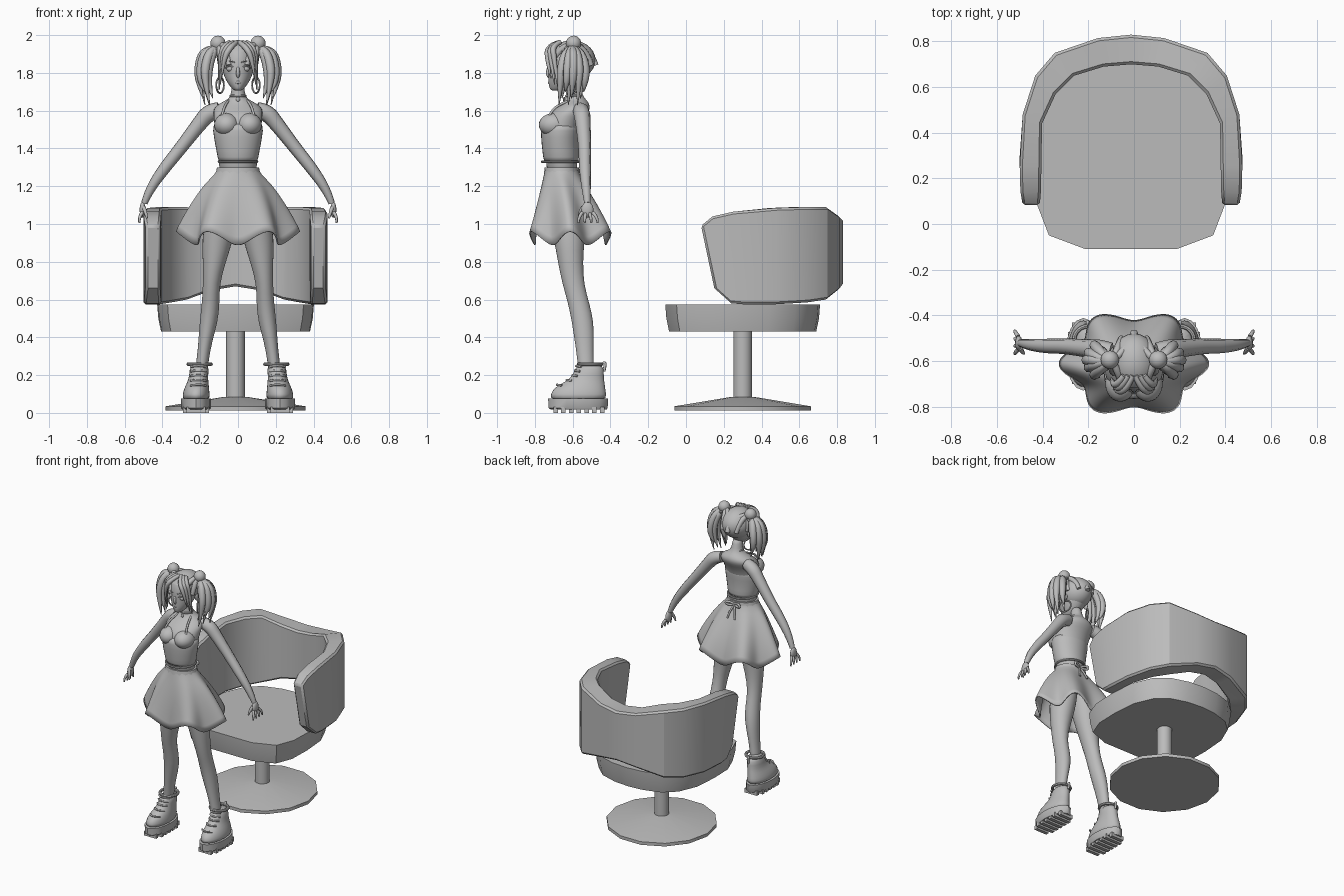
import bpy, bmesh, math
from mathutils import Vector

if "Cube" in bpy.data.objects:
    bpy.data.objects.remove(bpy.data.objects["Cube"], do_unlink=True)

grey = bpy.data.materials.new("plain grey")
grey.use_nodes = True
grey.diffuse_color = (.5, .5, .5, 1)
grey.node_tree.nodes["Principled BSDF"].inputs["Base Color"].default_value = grey.diffuse_color


def finish(obj, name, mirror=False, subsurf=0, angle=40):
    """Name, colour, smooth and optionally mirror a part."""
    obj.name = name
    obj.data.materials.clear()
    obj.data.materials.append(grey)
    bpy.ops.object.select_all(action='DESELECT')
    obj.select_set(True)
    bpy.context.view_layer.objects.active = obj
    if subsurf:
        bpy.ops.object.shade_smooth()
        mod = obj.modifiers.new("soft", 'SUBSURF')
        mod.levels = mod.render_levels = subsurf
    else:
        bpy.ops.object.shade_smooth_by_angle(angle=math.radians(angle))
    if mirror:
        obj.modifiers.new("both_sides", 'MIRROR').use_mirror_merge = False
    return obj


def bridge(name, rings, caps=True, **options):
    """Skin a row of equal point loops."""
    bm = bmesh.new()
    loops = [[bm.verts.new(p) for p in ring] for ring in rings]
    count = len(loops[0])
    for low, high in zip(loops, loops[1:]):
        for i in range(count):
            j = (i + 1) % count
            bm.faces.new((low[i], low[j], high[j], high[i]))
    if caps:
        bm.faces.new(loops[0][::-1])
        bm.faces.new(loops[-1])
    bmesh.ops.recalc_face_normals(bm, faces=bm.faces)
    mesh = bpy.data.meshes.new(name)
    bm.to_mesh(mesh)
    bm.free()
    obj = bpy.data.objects.new(name, mesh)
    bpy.context.collection.objects.link(obj)
    return finish(obj, name, **options)


def oval(z, cx, rx, front, back, wave=0, count=16):
    """Level oval from its half width, front and back; wave adds six folds."""
    cy, ry = (front + back) / 2, (back - front) / 2
    ring = []
    for i in range(count):
        a = math.tau * i / count
        fold = wave * math.cos(6 * a)
        ring.append((cx + rx * (1 + fold) * math.cos(a),
                     cy + ry * (1 + fold) * math.sin(a), z + fold * .3))
    return ring


def loft(name, rows, **options):
    return bridge(name, [oval(*row) for row in rows], **options)


def tube(name, points, radii, mirror=True):
    """Smooth round strand with a radius at each point."""
    curve = bpy.data.curves.new(name, 'CURVE')
    curve.dimensions = '3D'
    curve.bevel_depth = 1
    curve.bevel_resolution = 2
    curve.use_fill_caps = True
    spline = curve.splines.new('NURBS')
    spline.points.add(len(points) - 1)
    for target, p, r in zip(spline.points, points, radii):
        target.co = (*p, 1)
        target.radius = r
    spline.order_u = 3
    spline.use_endpoint_u = True
    spline.resolution_u = 6
    obj = bpy.data.objects.new(name, curve)
    bpy.context.collection.objects.link(obj)
    bpy.ops.object.select_all(action='DESELECT')
    obj.select_set(True)
    bpy.context.view_layer.objects.active = obj
    bpy.ops.object.convert(target='MESH')
    return finish(bpy.context.object, name, mirror, angle=60)


def ball(name, centre, size, mirror=False):
    bpy.ops.mesh.primitive_uv_sphere_add(segments=24, ring_count=14, radius=1)
    obj = bpy.context.object
    for v in obj.data.vertices:
        v.co = Vector(centre) + v.co * Vector(size)
    return finish(obj, name, mirror)


def hoop(name, centre, radius, thick, turn=(0, 0, 0), mirror=False):
    bpy.ops.mesh.primitive_torus_add(major_radius=radius, minor_radius=thick, rotation=turn,
                                     location=centre, major_segments=24, minor_segments=8)
    bpy.ops.object.transform_apply(location=True, rotation=True)
    return finish(bpy.context.object, name, mirror)


# Chair seat, with a tapered underside
chair_x, chair_y = -.013, .3
half = [(0, -.11), (.2, -.11), (.36, -.05), (.41, .08), (.415, .25),
        (.4, .44), (.34, .58), (.25, .66), (.12, .7), (0, .71)]
outline = half + [(-x, y) for x, y in half[-2:0:-1]]
seat = bridge("seat", [[(x * s, chair_y + (y - chair_y) * s, z) for x, y in outline]
                       for z, s in ((.43, .95), (.5, .985), (.575, 1))], angle=30)
seat.location.x = chair_x

# Wraparound back: outer plan, inner plan, top height, lower edge
columns = [((.475, .08), (.4, .08), .99, .66, .07), ((.485, .14), (.395, .14), 1.04, .58, .1),
           ((.488, .25), (.393, .25), 1.065, .575, .05), ((.475, .48), (.39, .44), 1.085, .575, 0),
           ((.42, .65), (.33, .57), 1.09, .585, 0), ((.335, .75), (.25, .65), 1.09, .6, 0),
           ((.145, .815), (.12, .69), 1.045, .65, 0), ((0, .83), (0, .7), 1.03, .67, 0)]
sections = [[(*o, top), (*i, top), (i[0], i[1] + slant, low), (o[0], o[1] + slant, low)]
            for o, i, top, low, slant in columns]
sections += [[(-x, y, z) for x, y, z in s] for s in sections[-2::-1]]
chair_back = bridge("chair_back", sections, angle=30)
chair_back.location.x = chair_x
edge = chair_back.modifiers.new("soft_edge", 'BEVEL')
edge.width, edge.angle_limit = .012, math.radians(50)

# Pedestal
for name, rows in (("base_plate", ((.012, .37), (.035, .37), (.085, .06))),
                   ("stem", ((.012, .05), (.44, .05)))):
    bridge(name, [oval(z, chair_x, r, chair_y - r, chair_y + r, 0, 14) for z, r in rows], angle=30)

# Legs
loft("legs", [(.18, .2, .036, -.57, -.48), (.28, .187, .032, -.575, -.49),
              (.38, .173, .037, -.59, -.487), (.48, .155, .049, -.605, -.487),
              (.58, .144, .048, -.625, -.51), (.68, .142, .044, -.655, -.54),
              (.8, .125, .062, -.68, -.545), (.92, .108, .085, -.7, -.535),
              (1.05, .085, .088, -.73, -.52), (1.2, .06, .08, -.72, -.54)],
     mirror=True, subsurf=1)

# Boots
loft("boot_uppers", [(.06, .222, .075, -.725, -.415), (.1, .222, .073, -.72, -.42),
                     (.135, .218, .066, -.7, -.425), (.165, .212, .056, -.64, -.43),
                     (.2, .208, .05, -.595, -.435), (.265, .203, .054, -.585, -.43)],
     mirror=True, subsurf=1)
loft("boot_soles", [(.018, .222, .074, -.715, -.42), (.025, .222, .079, -.727, -.415),
                    (.075, .222, .079, -.73, -.412)], mirror=True)
for i in range(7):
    y = -.69 + i * .041
    w = .05 if i in (0, 6) else .068
    bridge("boot_treads", [[(.222 + sx * w, y + sy * .012, z) for sx, sy in
                            ((-1, -1), (1, -1), (1, 1), (-1, 1))] for z in (0, .03)], mirror=True)
for i in range(5):
    z, y = .145 + i * .025, (-.692, -.64, -.61, -.597, -.59)[i]
    tube("boot_laces", [(.17, y + .035, z), (.208, y - .018, z + .008), (.25, y + .035, z)], [.006] * 3)
hoop("boot_cuffs", (.203, -.508, .258), .06, .01, mirror=True)
tube("boot_tabs", [(.203, -.435, .22), (.203, -.42, .28), (.203, -.44, .26)], [.008] * 3)

# Skirt with six folds
skirt = bridge("skirt", [oval(*row, 72) for row in (
    (1.3, 0, .105, -.745, -.57, 0), (1.27, 0, .115, -.75, -.568, 0),
    (1.2, 0, .18, -.77, -.525, .02), (1.1, 0, .235, -.795, -.465, .05),
    (1.0, 0, .275, -.815, -.42, .09), (.925, 0, .295, -.83, -.395, .125))],
    caps=False, subsurf=1)
skirt.modifiers.new("cloth", 'SOLIDIFY').thickness = .008
loft("waistband", [(1.268, 0, .118, -.752, -.564), (1.3, 0, .111, -.748, -.568)])
for s in (-1, 1):
    tube("back_bow", [(0, -.56, 1.285), (s * .05, -.54, 1.31), (s * .06, -.54, 1.27),
                      (0, -.56, 1.28)], [.008] * 4, False)
    tube("bow_tails", [(0, -.56, 1.28), (s * .02, -.535, 1.24), (s * .03, -.52, 1.19)], [.007] * 3, False)

# Torso, neck and fitted top
loft("torso", [(1.25, 0, .105, -.74, -.57), (1.32, 0, .1, -.74, -.575), (1.42, 0, .115, -.75, -.58),
               (1.52, 0, .128, -.755, -.56), (1.575, 0, .132, -.74, -.525), (1.61, 0, .135, -.69, -.505),
               (1.64, 0, .1, -.655, -.51), (1.66, 0, .05, -.64, -.53), (1.69, 0, .035, -.633, -.553),
               (1.76, 0, .034, -.64, -.56)], subsurf=1)
loft("fitted_top", [(1.325, 0, .108, -.755, -.565), (1.345, 0, .108, -.757, -.565),
                    (1.42, 0, .124, -.767, -.568), (1.5, 0, .137, -.772, -.56),
                    (1.54, 0, .137, -.768, -.555)], subsurf=1)
hoop("top_hem", (0, -.66, 1.33), .101, .007)
ball("bust_cups", (.06, -.7, 1.525), (.066, .079, .062), True)
tube("halter_straps", [(.09, -.735, 1.55), (.08, -.715, 1.6), (.06, -.65, 1.645), (.035, -.57, 1.668)], [.007] * 4)
hoop("choker", (0, -.594, 1.678), .039, .007)
ball("pendant", (0, -.645, 1.66), (.011, .006, .013))

# Arms and hands
tube("arms", [(.1, -.56, 1.605), (.15, -.552, 1.595), (.205, -.545, 1.53), (.305, -.535, 1.4),
              (.39, -.535, 1.295), (.47, -.528, 1.18), (.496, -.522, 1.11)],
     [.04, .047, .04, .034, .032, .024, .017])
ball("palms", (.505, -.522, 1.075), (.016, .032, .042), True)
for i in range(4):
    y = -.55 + i * .019
    tube("fingers", [(.508, y, 1.06), (.525, y * 1.8 + .42, 1.035), (.522, y * 1.8 + .42, 1.005)],
         [.01, .009, .005])
tube("thumbs", [(.5, -.545, 1.09), (.488, -.565, 1.06), (.482, -.568, 1.03)], [.011, .01, .005])

# Head and face
loft("head", [(1.705, 0, .018, -.712, -.66), (1.718, 0, .034, -.724, -.61), (1.75, 0, .06, -.731, -.57),
              (1.8, 0, .083, -.732, -.52), (1.86, 0, .09, -.735, -.5), (1.92, 0, .085, -.72, -.5),
              (1.96, 0, .055, -.68, -.54)], subsurf=2)
tube("nose", [(0, -.726, 1.83), (0, -.738, 1.795), (0, -.722, 1.778)], [.007, .013, .008], False)
for z in (1.744, 1.754):
    tube("lips", [(-.024, -.712, 1.75), (0, -.738, z), (.024, -.712, 1.75)], [.003, .008, .003], False)
ball("eyes", (.041, -.703, 1.822), (.021, .019, .016), True)
tube("eyelids", [(.02, -.722, 1.825), (.041, -.727, 1.847), (.065, -.7, 1.827)], [.004] * 3)
tube("eyebrows", [(.018, -.731, 1.855), (.045, -.728, 1.868), (.07, -.702, 1.855)], [.003] * 3)
ball("ears", (.09, -.605, 1.81), (.011, .02, .03), True)
hoop("earrings", (.095, -.6, 1.735), .042, .005, (0, math.pi / 2, .5), True)

# Hair cap, open over the face
cap = ball("hair_cap", (0, -.605, 1.868), (.104, .126, .105))
bm = bmesh.new()
bm.from_mesh(cap.data)
bmesh.ops.delete(bm, geom=[f for f in bm.faces if f.calc_center_median().y < -.645
                           and f.calc_center_median().z < 1.915], context='FACES')
bm.to_mesh(cap.data)
bm.free()

# Combed locks, fringe, buns and pigtails
for i in range(5):
    a = math.radians(-60 + i * 38)
    x, y = .112 * math.cos(a), -.605 + .128 * math.sin(a)
    tube("combed_locks", [(x * .85, y, 1.84), (x * .95, y * .7 - .18, 1.93), (.095, -.6, 1.955)],
         [.014, .022, .014])
for i in range(3):
    tube("fringe", [(.005 + i * .02, -.665, 1.963), (.035 + i * .02, -.728 + i * .01, 1.945),
                    (.075 + i * .01, -.738 + i * .02, 1.88), (.088 + i * .006, -.715 + i * .02, 1.77 - i * .03)],
         [.012, .016, .014, .003])
ball("hair_buns", (.106, -.595, 1.957), (.04, .04, .04), True)
hoop("hair_ties", (.115, -.595, 1.925), .028, .01, (0, .5, 0), True)
for i in range(9):
    t = i / 8
    y = -.66 + .13 * t
    x = .16 + .035 * math.sin(math.pi * t) - .03 * (i % 2)
    tube("pigtails", [(.115, -.6, 1.93), (x - .015, (y - .6) / 2, 1.925), (x + .015, y, 1.83),
                      (x + .012, y - .005, 1.74), (x - .01, y - .012, 1.63 + .035 * (i % 3))],
         [.016, .023, .025, .017, .002])
